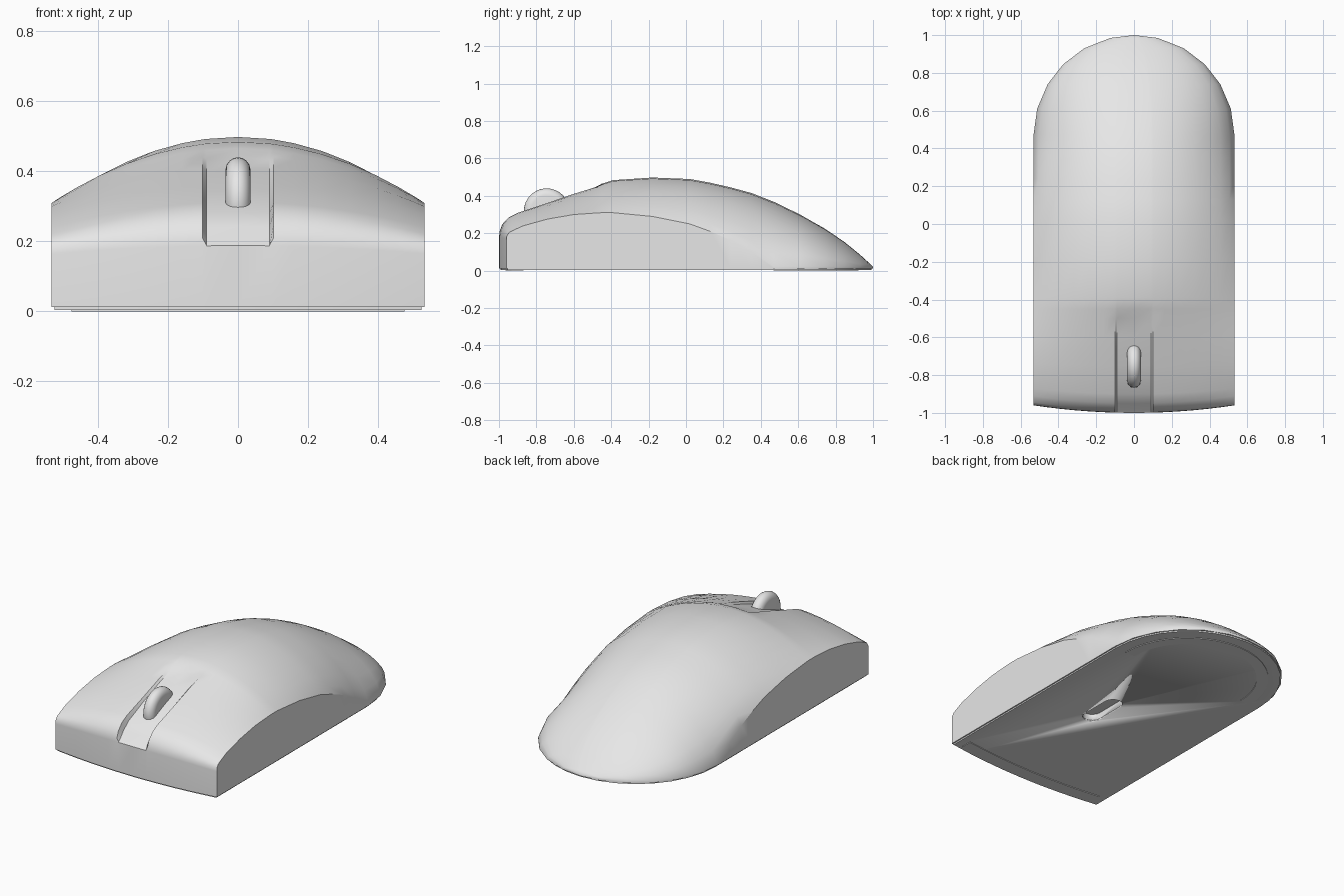
import bpy
import bmesh
import math

if "Cube" in bpy.data.objects:
    bpy.data.objects.remove(bpy.data.objects["Cube"])

grey = bpy.data.materials.new("light grey")
grey.diffuse_color = (0.8, 0.8, 0.8, 1)
grey.use_nodes = True
grey.node_tree.nodes["Principled BSDF"].inputs["Base Color"].default_value = grey.diffuse_color

HALF = 0.532      # half width of the body
REAR = 0.468      # centre of the round rear end
BASE = 0.012      # underside of the shell


def finish(name, bm, angle=30):
    bmesh.ops.recalc_face_normals(bm, faces=bm.faces)
    me = bpy.data.meshes.new(name)
    bm.to_mesh(me)
    bm.free()
    ob = bpy.data.objects.new(name, me)
    bpy.context.collection.objects.link(ob)
    me.materials.append(grey)
    bpy.ops.object.select_all(action='DESELECT')
    ob.select_set(True)
    bpy.context.view_layer.objects.active = ob
    bpy.ops.object.shade_smooth_by_angle(angle=math.radians(angle))
    return ob


def prism(name, outline, z0, z1):
    bm = bmesh.new()
    face = bm.faces.new([bm.verts.new((x, y, z0)) for x, y in outline])
    ext = bmesh.ops.extrude_face_region(bm, geom=[face])
    for v in ext["geom"]:
        if isinstance(v, bmesh.types.BMVert):
            v.co.z = z1
    return finish(name, bm)


def arc(r, a0, a1, n, cx=0.0, cy=0.0):
    return [(cx + r * math.cos(math.radians(a0 + (a1 - a0) * i / n)),
             cy + r * math.sin(math.radians(a0 + (a1 - a0) * i / n))) for i in range(n + 1)]


def front_curve(half, y, n=8):
    xs = [-half + 2 * half * i / n for i in range(n + 1)]
    return [(x, y + 0.04 * (x / HALF) ** 2) for x in xs]


# Shell sections: y, crown height, edge height, front bow, wheel groove depth
rows = [
    (-1.0, BASE, BASE, 0.04, 0), (-1.0, 0.188, 0.165, 0.04, 0),
    (-0.998, 0.21, 0.185, 0.04, 0.02), (-0.985, 0.248, 0.205, 0.04, 0.048),
    (-0.95, 0.287, 0.222, 0.04, 0.045), (-0.9, 0.312, 0.24, 0.03, 0.03),
    (-0.75, 0.362, 0.276, 0.01, 0.015), (-0.6, 0.415, 0.3, 0, 0.012),
    (-0.5, 0.446, 0.307, 0, 0.008), (-0.45, 0.465, 0.31, 0, 0),
    (-0.39, 0.484, 0.31, 0, 0), (-0.18, 0.498, 0.29, 0, 0),
    (0.02, 0.49, 0.25, 0, 0), (0.13, 0.47, 0.21, 0, 0),
    (0.24, 0.445, 0.163, 0, 0), (0.35, 0.415, 0.1, 0, 0),
    (0.47, 0.368, 0.022, 0, 0), (0.61, 0.3, 0.022, 0, 0),
    (0.74, 0.226, 0.022, 0, 0), (0.845, 0.155, 0.022, 0, 0),
    (0.93, 0.086, 0.022, 0, 0), (0.985, 0.036, 0.022, 0, 0),
    (1.0, 0.022, 0.022, 0, 0),
]
half_us = [0.17, 0.19, 0.3, 0.45, 0.6, 0.74, 0.86, 0.95, 1.0]
us = [-u for u in reversed(half_us)] + [0.0] + half_us

bm = bmesh.new()
known = {}


def vert(x, y, z):
    key = (round(x, 4), round(y, 4), round(z, 4))
    if key not in known:
        known[key] = bm.verts.new(key)
    return known[key]


def face(verts):
    verts = list(dict.fromkeys(verts))
    if len(verts) > 2:
        bm.faces.new(verts)


rings = []
for y, crown, edge, bow, groove in rows:
    w = HALF if y <= REAR else math.sqrt(max(HALF ** 2 - (y - REAR) ** 2, 0))
    if y == 1.0:
        w = 0.0
    # the crown grows fuller towards the rear
    power = 1.0 - 0.35 * min(max((y + 0.3) / 0.8, 0), 1)
    ring = []
    for u in us:
        z = edge + (crown - edge) * max(1 - u * u, 0) ** power
        if abs(u) < 0.18:
            z -= groove
        ring.append(vert(u * w, y + bow * u * u, z))
    ring += [vert(w, y + bow, BASE), vert(-w, y + bow, BASE)]
    rings.append(ring)

n = len(us) + 2
for a, b in zip(rings, rings[1:]):
    for i in range(n):
        j = (i + 1) % n
        face([a[i], a[j], b[j], b[i]])
face(rings[0][:len(us)])
shell = finish("shell", bm, 32)

# Base plate under the shell
plate = prism("base_plate",
              front_curve(HALF - 0.008, -0.992) + arc(HALF - 0.008, 0, 180, 16, 0, REAR),
              0.004, BASE)

# Sensor opening cut into the underside
cutter = prism("sensor_cutter",
               arc(0.055, 0, 180, 8, 0.13, -0.03) + arc(0.055, 180, 360, 8, 0.13, -0.21),
               -0.05, 0.05)
cutter.hide_render = True
cutter.hide_viewport = True
for ob in (shell, plate):
    cut = ob.modifiers.new("sensor_opening", 'BOOLEAN')
    cut.operation = 'DIFFERENCE'
    cut.solver = 'EXACT'
    cut.object = cutter

# Glide feet
prism("front_foot", front_curve(0.475, -0.965) + front_curve(0.475, -0.9)[::-1], 0, 0.005)
prism("rear_foot",
      arc(0.455, 0, 180, 20, 0, REAR) + arc(0.39, 180, 0, 20, 0, REAR), 0, 0.005)

# Scroll wheel with a rounded rim
bm = bmesh.new()
section = [(-0.036, 0.0), (-0.036, 0.085)] + [
    (-0.036 * math.cos(math.radians(a)), 0.085 + 0.037 * math.sin(math.radians(a)))
    for a in (25, 50, 70, 90, 110, 130, 155)] + [(0.036, 0.085), (0.036, 0.0)]
pts = [bm.verts.new((x, -0.745, 0.318 + r)) for x, r in section]
edges = [bm.edges.new(p) for p in zip(pts, pts[1:])]
bmesh.ops.spin(bm, geom=pts + edges, cent=(0, -0.745, 0.318), axis=(1, 0, 0),
               angle=2 * math.pi, steps=32)
bmesh.ops.remove_doubles(bm, verts=bm.verts, dist=0.0005)
finish("scroll_wheel", bm, 40)
